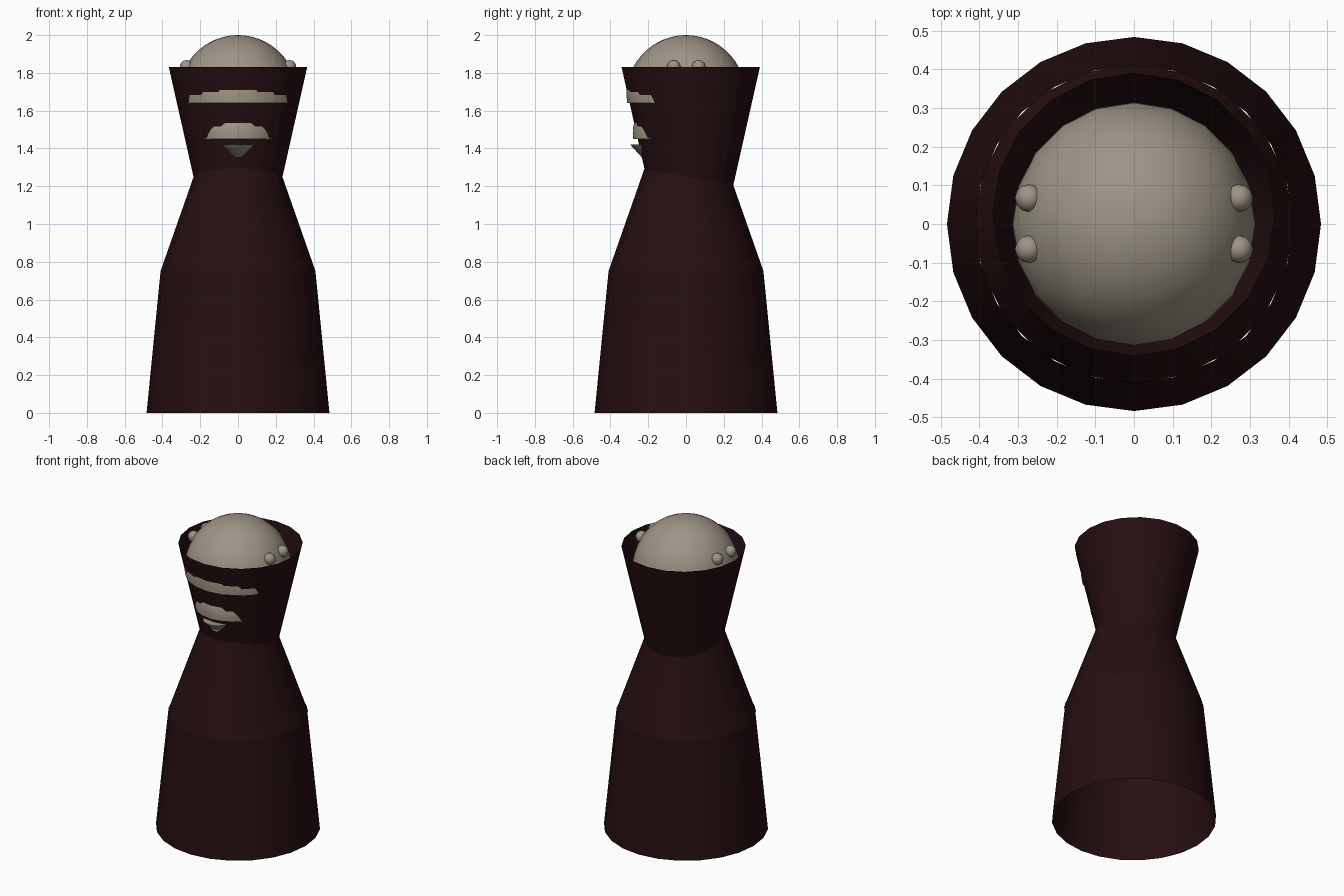
import bpy, math

if "Cube" in bpy.data.objects:
    bpy.data.objects.remove(bpy.data.objects["Cube"])


def material(name, rgb):
    m = bpy.data.materials.new(name)
    m.diffuse_color = (*rgb, 1.0)
    m.use_nodes = True
    m.node_tree.nodes["Principled BSDF"].inputs["Base Color"].default_value = m.diffuse_color
    return m


ROBE = material("dark maroon cloth", (0.019, 0.0045, 0.0052))
BONE = material("grey bone", (0.34, 0.30, 0.235))


def lathe(name, profile, sides, mat, centre=(0, 0, 0), angle=30):
    """Spin (radius, z) points round the z axis; a zero radius makes a pole."""
    verts, faces, rings = [], [], []
    for r, z in profile:
        n = 1 if r < 1e-6 else sides
        rings.append([len(verts) + i for i in range(n)])
        for i in range(n):
            a = 2 * math.pi * i / sides
            verts.append((r * math.cos(a), r * math.sin(a), z))
    for lo, hi in zip(rings, rings[1:]):
        for i in range(sides):
            j = (i + 1) % sides
            if len(lo) == 1:
                faces.append((lo[0], hi[j], hi[i]))
            elif len(hi) == 1:
                faces.append((lo[i], lo[j], hi[0]))
            else:
                faces.append((lo[i], lo[j], hi[j], hi[i]))
    me = bpy.data.meshes.new(name)
    me.from_pydata(verts, [], faces)
    me.materials.append(mat)
    ob = bpy.data.objects.new(name, me)
    ob.location = centre
    bpy.context.collection.objects.link(ob)
    bpy.ops.object.select_all(action='DESELECT')
    ob.select_set(True)
    bpy.context.view_layer.objects.active = ob
    bpy.ops.object.shade_smooth_by_angle(angle=math.radians(angle))
    return ob


def ball_profile(radius, cut=-1.0, steps=14):
    """Sphere profile, closed flat at height cut (relative to the centre)."""
    start = -math.pi / 2 if cut <= -radius else math.asin(cut / radius)
    pts = [] if cut <= -radius else [(0, cut)]
    for i in range(steps + 1):
        t = start + (math.pi / 2 - start) * i / steps
        pts.append((radius * math.cos(t), radius * math.sin(t)))
    return pts


# Robe: open skirt, waist cone and flared collar
lathe("skirt", [(0.484, 0), (0.41, 0.75)], 24, ROBE)
lathe("torso", [(0.412, 0.745), (0.20, 1.35)], 20, ROBE)
lathe("collar", [(0.213, 1.15), (0.366, 1.83)], 20, ROBE, (0, 0.025, 0))

# Head: cranium cut flat below the brow, muzzle and pointed chin
lathe("cranium", ball_profile(0.315, -0.045), 20, BONE, (0, 0, 1.685))
lathe("muzzle", ball_profile(0.222, -0.03), 20, BONE, (0, -0.06, 1.48))
lathe("chin", [(0, 1.32), (0.09, 1.42), (0, 1.42)], 20, BONE, (0, -0.205, 0))

# Two small knobs on each side of the cranium
for side, sx in (("left", -1), ("right", 1)):
    for place, y in (("front", -0.065), ("back", 0.067)):
        lathe(f"{side}_{place}_knob", ball_profile(0.036, steps=8), 12, BONE,
              (sx * 0.272, y, 1.832))
